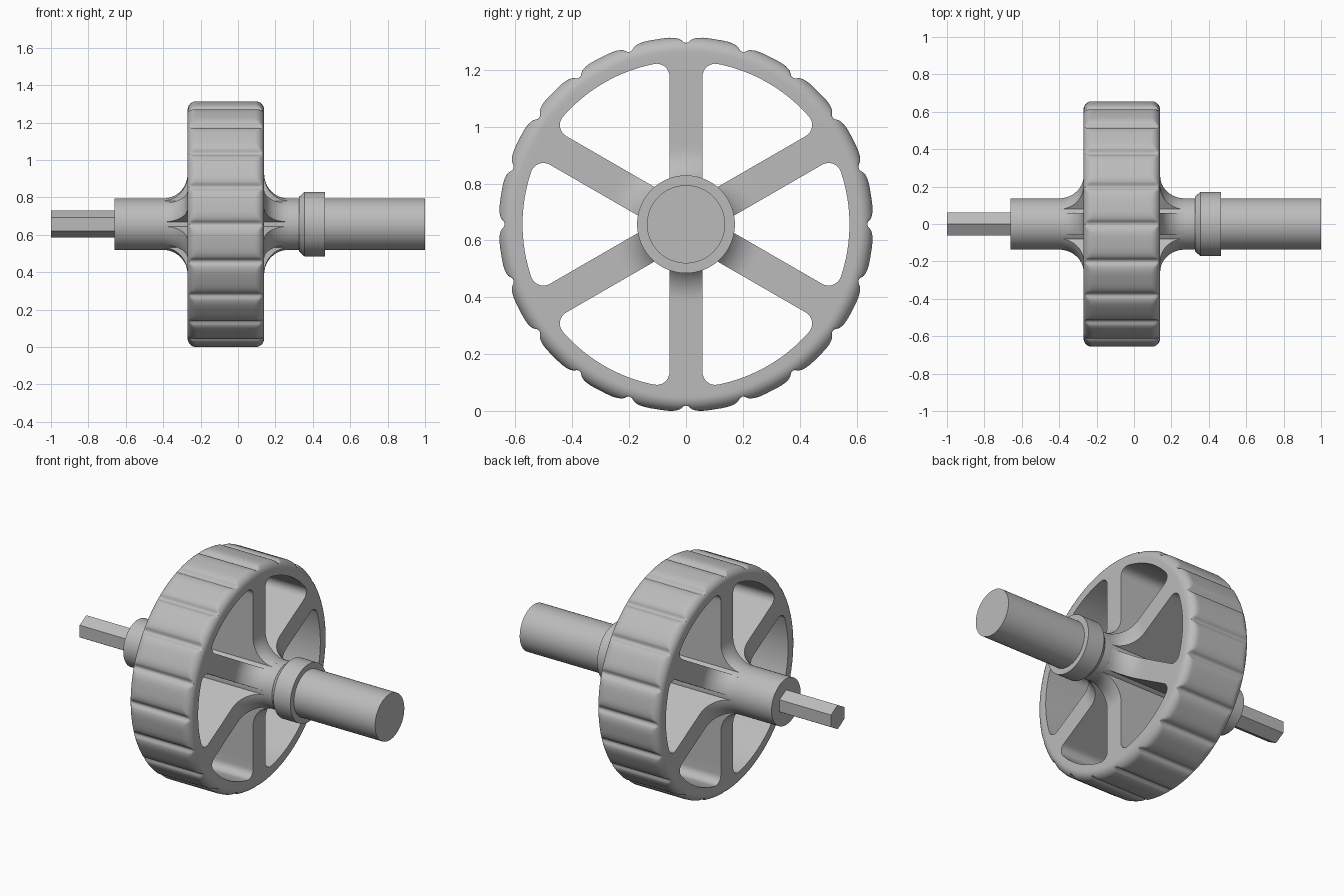
import bpy, bmesh
from math import sin, cos, pi, radians, sqrt, atan2

cube = bpy.data.objects.get("Cube")
if cube:
    bpy.data.objects.remove(cube, do_unlink=True)

CZ = 0.657            # axle height
AXLE = 0.1375         # axle radius
RIM = 0.659           # outer wheel radius
X0, X1 = -0.27, 0.14  # wheel faces
FLARE, ROUND = 0.13, 0.05
SPOKE = 0.058         # half spoke width
WINDOW = 0.575        # outer radius of the openings

gray = bpy.data.materials.new("plain gray")
gray.use_nodes = True
gray.diffuse_color = (0.5, 0.5, 0.5, 1)
gray.node_tree.nodes["Principled BSDF"].inputs["Base Color"].default_value = (0.5, 0.5, 0.5, 1)


def finish(name, bm):
    bmesh.ops.recalc_face_normals(bm, faces=bm.faces)
    mesh = bpy.data.meshes.new(name)
    bm.to_mesh(mesh)
    bm.free()
    mesh.materials.append(gray)
    ob = bpy.data.objects.new(name, mesh)
    bpy.context.collection.objects.link(ob)
    return ob


def activate(ob):
    bpy.ops.object.select_all(action='DESELECT')
    ob.select_set(True)
    bpy.context.view_layer.objects.active = ob


def smooth(ob):
    activate(ob)
    bpy.ops.object.shade_smooth_by_angle(angle=radians(35))


def even(n):
    return [2 * pi * i / n for i in range(n)]


def revolve(name, profile, angles, limit=lambda a: 9):
    """Capped solid around the axle from (x, radius) points."""
    bm = bmesh.new()
    rings = []
    for x, r in profile:
        rings.append([bm.verts.new((x, -min(r, limit(a)) * sin(a), CZ + min(r, limit(a)) * cos(a)))
                      for a in angles])
    n = len(angles)
    for p, q in zip(rings, rings[1:]):
        for i in range(n):
            j = (i + 1) % n
            bm.faces.new((p[i], p[j], q[j], q[i]))
    bm.faces.new(rings[0])
    bm.faces.new(rings[-1])
    return finish(name, bm)


def arc(cx, cy, r, a0, a1, n):
    return [(cx + r * cos(a0 + (a1 - a0) * i / n), cy + r * sin(a0 + (a1 - a0) * i / n))
            for i in range(n + 1)]


# Wheel: flared hub, flat faces and rounded rim, mirrored about its middle
half = arc(X0 - FLARE, AXLE + FLARE, FLARE, -pi / 2, 0, 12)
half += [(X0, 0.285), (X0, RIM - ROUND - 0.015)]
half += arc(X0 + ROUND, RIM - ROUND, ROUND, pi, pi / 2, 10)
half.append((X0 + ROUND + 0.01, RIM))
profile = half + [(X0 + X1 - x, r) for x, r in reversed(half)]

# Twenty grip grooves: arc distance from the groove middle, and its depth
groove = [(0, 0.021), (0.008, 0.019), (0.015, 0.013), (0.021, 0.008),
          (0.03, 0.0045), (0.043, 0.0015), (0.06, 0), (0.082, 0)]
STEP = 2 * pi / 20
offsets = [-s for s, d in groove[:0:-1]] + [s for s, d in groove]
angles = [k * STEP + s / RIM for k in range(20) for s in offsets]


def grip(a):
    s = abs((a + STEP / 2) % STEP - STEP / 2) * RIM
    return RIM - min(groove, key=lambda g: abs(g[0] - s))[1]


wheel = revolve("spoked_wheel", profile, angles, grip)

# Six openings with rounded outer corners, leaving the spokes between them
fillet = 0.045
h = SPOKE + fillet
d = sqrt((WINDOW - fillet) ** 2 - h * h)
tilt = atan2(h, d)
corner = arc(d, h, fillet, -pi / 2, tilt, 8)
sweep = arc(0, 0, WINDOW, tilt, pi / 3 - tilt, 24)[1:-1]


def mirrored(points):
    # reflect across the middle of an opening
    return [(u * cos(pi / 3) + v * sin(pi / 3), u * sin(pi / 3) - v * cos(pi / 3))
            for u, v in reversed(points)]


outline = [(SPOKE / sin(pi / 6) * cos(pi / 6), SPOKE)] + corner + sweep + mirrored(corner)
bm = bmesh.new()
for k in range(6):
    c, s = cos(k * pi / 3), sin(k * pi / 3)
    ends = [[bm.verts.new((x, -(u * s + v * c), CZ + u * c - v * s)) for u, v in outline]
            for x in (-0.5, 0.4)]
    n = len(outline)
    for i in range(n):
        j = (i + 1) % n
        bm.faces.new((ends[0][i], ends[0][j], ends[1][j], ends[1][i]))
    for ring in ends:
        bm.faces.new(ring)
cutter = finish("opening_cutter", bm)
cutter.hide_render = True

cut = wheel.modifiers.new("openings", 'BOOLEAN')
cut.operation = 'DIFFERENCE'
cut.solver = 'EXACT'
cut.object = cutter
activate(wheel)
bpy.ops.object.modifier_apply(modifier=cut.name)
bpy.data.objects.remove(cutter, do_unlink=True)

# Axle, chamfered collar and hexagonal drive end
axle = revolve("axle", [(-0.66, AXLE), (1, AXLE)], even(96))
collar = revolve("collar", [(0.325, 0.145), (0.355, 0.172), (0.465, 0.172)], even(96))
drive = revolve("hex_drive", [(-1, 0.072), (-0.65, 0.072)], even(6))

for ob in (wheel, axle, collar, drive):
    smooth(ob)
